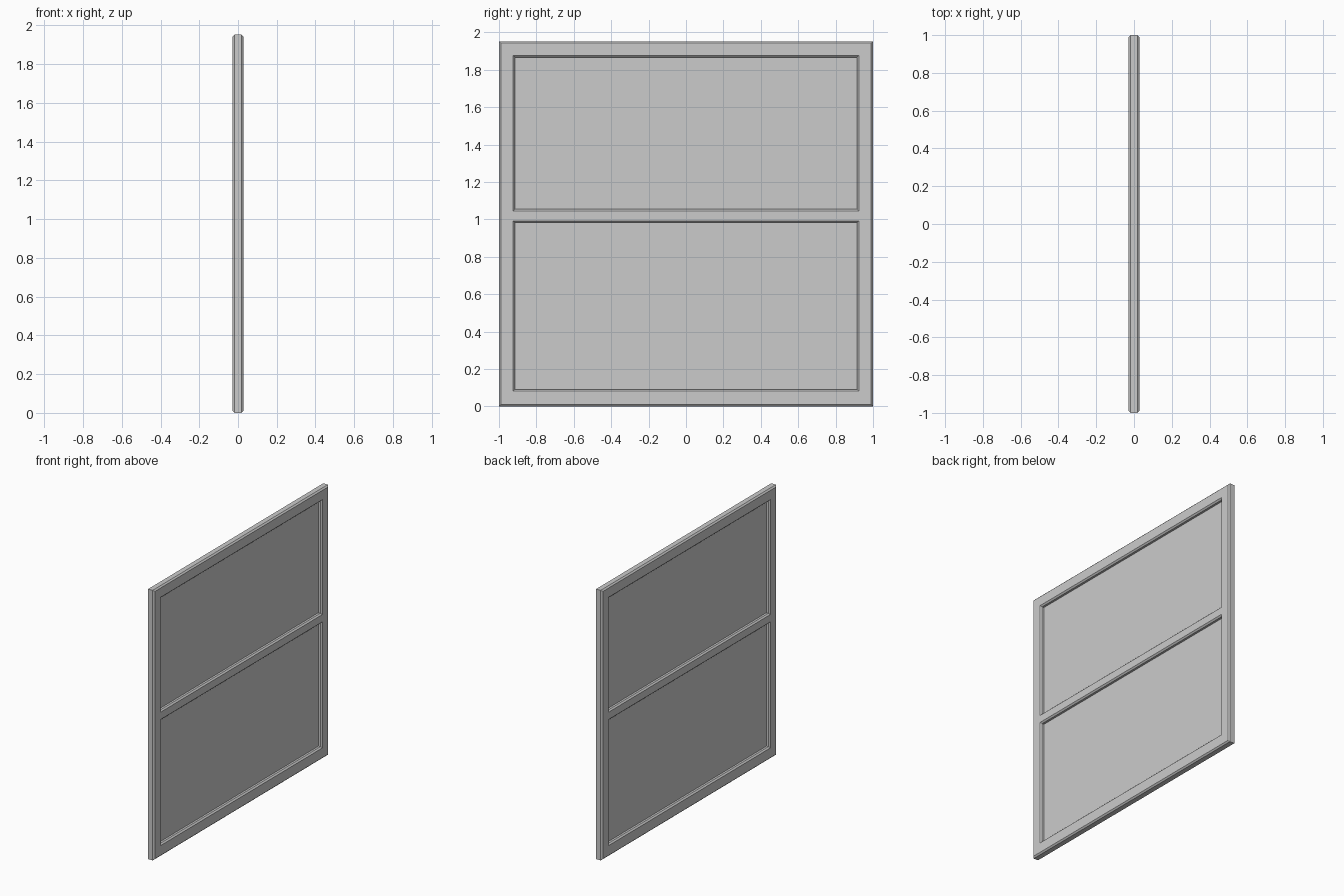
import bpy, bmesh

if "Cube" in bpy.data.objects:
    bpy.data.objects.remove(bpy.data.objects["Cube"])

DEPTH, CHAMFER = 0.028, 0.01
YS = [-1.0, -0.914, 0.914, 1.0]
ZS = [0.0, 0.091, 0.982, 1.055, 1.865, 1.952]
OPENINGS = {(1, 1), (1, 3)}


def add_object(name, bm):
    mesh = bpy.data.meshes.new(name)
    bm.to_mesh(mesh)
    bm.free()
    ob = bpy.data.objects.new(name, mesh)
    bpy.context.collection.objects.link(ob)
    return ob


# Outer frame with cross rail: a grid with two openings, extruded and chamfered
bm = bmesh.new()
grid = [[bm.verts.new((-DEPTH, y, z)) for z in ZS] for y in YS]
for i in range(len(YS) - 1):
    for j in range(len(ZS) - 1):
        if (i, j) not in OPENINGS:
            bm.faces.new((grid[i][j], grid[i][j + 1], grid[i + 1][j + 1], grid[i + 1][j]))
ext = bmesh.ops.extrude_face_region(bm, geom=bm.faces[:])
moved = [v for v in ext["geom"] if isinstance(v, bmesh.types.BMVert)]
bmesh.ops.translate(bm, verts=moved, vec=(2 * DEPTH, 0, 0))
bmesh.ops.recalc_face_normals(bm, faces=bm.faces[:])
rims = [e for e in bm.edges
        if e.calc_face_angle(0) > 0.5 and abs(e.verts[0].co.x - e.verts[1].co.x) < 1e-4]
bmesh.ops.bevel(bm, geom=rims, offset=CHAMFER, segments=1, profile=0.5, affect='EDGES')
bmesh.ops.recalc_face_normals(bm, faces=bm.faces[:])
add_object("window_frame", bm)

# Thin panes in the middle of the frame depth
for name, j in (("lower_pane", 1), ("upper_pane", 3)):
    bm = bmesh.new()
    bmesh.ops.create_cube(bm, size=1)
    bmesh.ops.scale(bm, verts=bm.verts, vec=(0.006, YS[2] - YS[1], ZS[j + 1] - ZS[j]))
    bmesh.ops.translate(bm, verts=bm.verts, vec=(0, 0, (ZS[j] + ZS[j + 1]) / 2))
    add_object(name, bm)
